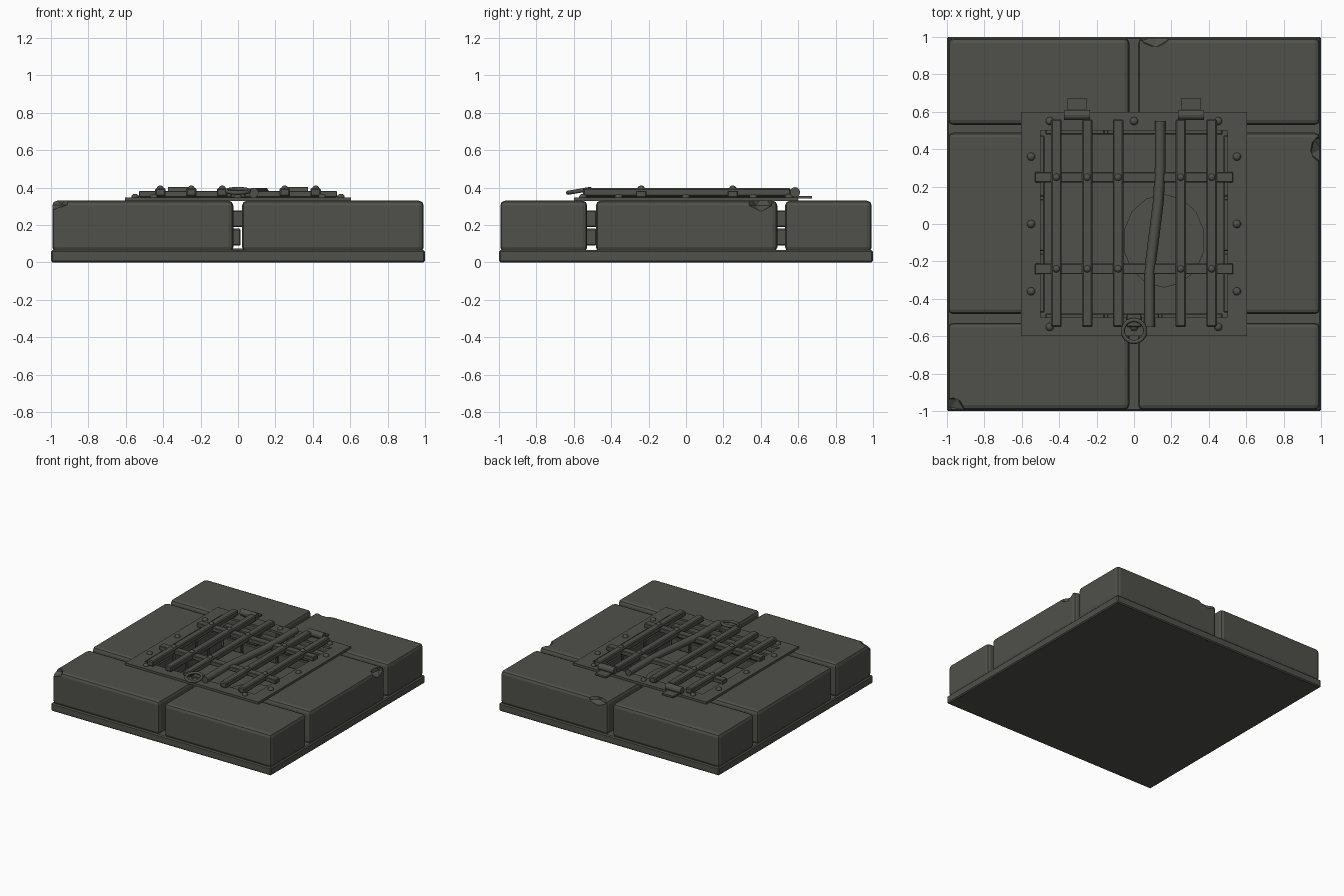
import bpy, bmesh, math
from mathutils import Vector, Matrix

cube = bpy.data.objects.get("Cube")
if cube:
    bpy.data.objects.remove(cube, do_unlink=True)

# One weathered stone and iron colour
mat = bpy.data.materials.new("dark olive grey")
mat.use_nodes = True
colour = (0.08, 0.08, 0.07, 1)
mat.diffuse_color = colour
bsdf = mat.node_tree.nodes["Principled BSDF"]
bsdf.inputs["Base Color"].default_value = colour
bsdf.inputs["Roughness"].default_value = 0.9


def finish(name, bm, smooth=False):
    mesh = bpy.data.meshes.new(name)
    bmesh.ops.recalc_face_normals(bm, faces=bm.faces[:])
    bm.to_mesh(mesh)
    bm.free()
    mesh.materials.append(mat)
    for p in mesh.polygons:
        p.use_smooth = smooth
    ob = bpy.data.objects.new(name, mesh)
    bpy.context.collection.objects.link(ob)
    return ob


def box(name, x, y, z, bevel=0.0, segments=1):
    """Box from (low, high) ranges, with optional rounded edges."""
    bm = bmesh.new()
    lo, hi = Vector((x[0], y[0], z[0])), Vector((x[1], y[1], z[1]))
    bmesh.ops.create_cube(bm, size=1)
    bmesh.ops.scale(bm, vec=hi - lo, verts=bm.verts)
    bmesh.ops.translate(bm, vec=(lo + hi) / 2, verts=bm.verts)
    if bevel:
        bmesh.ops.bevel(bm, geom=bm.edges[:], offset=bevel, segments=segments,
                        profile=0.5, affect='EDGES')
    return finish(name, bm)


def rivet(name, x, y, z, r=0.022):
    bm = bmesh.new()
    bmesh.ops.create_uvsphere(bm, u_segments=10, v_segments=6, radius=r)
    bmesh.ops.scale(bm, vec=(1, 1, 0.8), verts=bm.verts)
    bmesh.ops.translate(bm, vec=(x, y, z), verts=bm.verts)
    return finish(name, bm, True)


def chip(stone, centre, scale):
    """Break a faceted chip out of a stone edge."""
    bm = bmesh.new()
    bmesh.ops.create_icosphere(bm, subdivisions=1, radius=1)
    bmesh.ops.rotate(bm, matrix=Matrix.Rotation(0.4, 3, 'Z'), verts=bm.verts)
    bmesh.ops.scale(bm, vec=scale, verts=bm.verts)
    bmesh.ops.translate(bm, vec=centre, verts=bm.verts)
    cutter = finish("chip_cutter", bm)
    cutter.hide_render = True
    cutter.hide_viewport = True
    cutter.display_type = 'WIRE'
    mod = stone.modifiers.new("chip", 'BOOLEAN')
    mod.operation = 'DIFFERENCE'
    mod.solver = 'EXACT'
    mod.object = cutter


# Base slab and paving stones around the pit
box("base_slab", (-1, 1), (-1, 1), (0, 0.065), 0.008)
stones = {}
for side, x_edge, x_pit in (("right", (-0.993, -0.025), -0.52),
                            ("left", (0.022, 0.993), 0.52)):
    middle = (-0.993, x_pit) if side == "right" else (x_pit, 0.993)
    for row, xr, yr in (("front", x_edge, (-0.993, -0.528)),
                        ("middle", middle, (-0.482, 0.488)),
                        ("back", x_edge, (0.53, 0.993))):
        name = f"{row}_{side}_stone"
        stones[name] = box(name, xr, yr, (0.055, 0.33), 0.026, 2)
chip(stones["back_left_stone"], (0.11, 1.0, 0.33), (0.09, 0.06, 0.05))
chip(stones["middle_left_stone"], (1.0, 0.4, 0.33), (0.065, 0.08, 0.06))
chip(stones["front_right_stone"], (-0.98, -0.98, 0.33), (0.08, 0.06, 0.05))

# Brick lining of the pit: two staggered courses with open joints
for course in range(2):
    z = (0.09 + 0.098 * course, 0.18 + 0.098 * course)
    splits = (-0.48, -0.15, 0.14, 0.48) if course else (-0.48, -0.3, 0.02, 0.3, 0.48)
    for a, b in zip(splits, splits[1:]):
        run = (a + 0.006, b - 0.006)
        for s in (-1, 1):
            depth = tuple(sorted((s * 0.478, s * 0.535)))
            box("pit_brick_y", run, depth, z, 0.006)
            box("pit_brick_x", depth, run, z, 0.006)

# Drain cover lying on the pit floor
bm = bmesh.new()
bmesh.ops.create_cone(bm, cap_ends=True, segments=14, radius1=1, radius2=1, depth=0.01)
bmesh.ops.scale(bm, vec=(0.22, 0.25, 1), verts=bm.verts)
bmesh.ops.translate(bm, vec=(0.16, -0.09, 0.07), verts=bm.verts)
finish("pit_floor_disc", bm)

# Flat iron frame
for s, end in ((-1, "right"), (1, "left")):
    box(f"frame_{end}", tuple(sorted((s * 0.5, s * 0.605))), (-0.6, 0.6), (0.328, 0.348))
for s, end in ((-1, "front"), (1, "back")):
    box(f"frame_{end}", (-0.5, 0.5), tuple(sorted((s * 0.5, s * 0.6))), (0.328, 0.348))
for s in (-1, 1):
    for y in (-0.36, 0, 0.36):
        rivet("frame_rivet", s * 0.55, y, 0.349)
    for x in (-0.45, 0, 0.45):
        rivet("frame_rivet", x, s * 0.55, 0.349)

# Grate: cross straps under long bars, riveted where they meet
bar_x = (-0.415, -0.25, -0.085, 0.25, 0.415)
for x in bar_x:
    box("grate_bar", (x - 0.028, x + 0.028), (-0.55, 0.56), (0.352, 0.397), 0.007)
for y in (-0.24, 0.25):
    box("cross_strap", (-0.53, 0.53), (y - 0.028, y + 0.028), (0.348, 0.382), 0.004)
    for x in bar_x:
        rivet("grate_rivet", x, y, 0.395, 0.02)

# Bent bar swept along a curve
curve = bpy.data.curves.new("bent_bar", 'CURVE')
curve.dimensions = '3D'
curve.bevel_depth = 0.029
curve.bevel_resolution = 1
curve.use_fill_caps = True
spline = curve.splines.new('POLY')
path = ((0.14, 0.55), (0.14, 0.3), (0.13, 0.12), (0.105, -0.08), (0.083, -0.25), (0.083, -0.55))
spline.points.add(len(path) - 1)
for p, (x, y) in zip(spline.points, path):
    p.co = (x, y, 0.373, 1)
curve.materials.append(mat)
bpy.context.collection.objects.link(bpy.data.objects.new("bent_bar", curve))

# Hinges at the back
for x in (-0.305, 0.305):
    bm = bmesh.new()
    bmesh.ops.create_cone(bm, cap_ends=True, segments=12, radius1=0.027, radius2=0.027, depth=0.14)
    bmesh.ops.rotate(bm, matrix=Matrix.Rotation(math.pi / 2, 3, 'Y'), verts=bm.verts)
    bmesh.ops.translate(bm, vec=(x, 0.583, 0.375), verts=bm.verts)
    finish("hinge_barrel", bm)
    box("hinge_leaf", (x - 0.05, x + 0.05), (0.57, 0.673), (0.342, 0.356))

# Pull ring and its staple at the front
box("ring_staple", (-0.04, 0.04), (-0.55, -0.48), (0.345, 0.375), 0.005)
bm = bmesh.new()
major, minor, n, m = 0.06, 0.011, 24, 8
rings = []
for i in range(n):
    a = 2 * math.pi * i / n
    rings.append([bm.verts.new(((major + minor * math.cos(b)) * math.cos(a),
                                (major + minor * math.cos(b)) * math.sin(a),
                                minor * math.sin(b)))
                  for b in (2 * math.pi * j / m for j in range(m))])
for i in range(n):
    r, q = rings[i], rings[(i + 1) % n]
    for j in range(m):
        k = (j + 1) % m
        bm.faces.new((r[j], q[j], q[k], r[k]))
bmesh.ops.rotate(bm, matrix=Matrix.Rotation(0.17, 3, 'X'), verts=bm.verts)
bmesh.ops.translate(bm, vec=(0, -0.572, 0.382), verts=bm.verts)
finish("pull_ring", bm, True)
